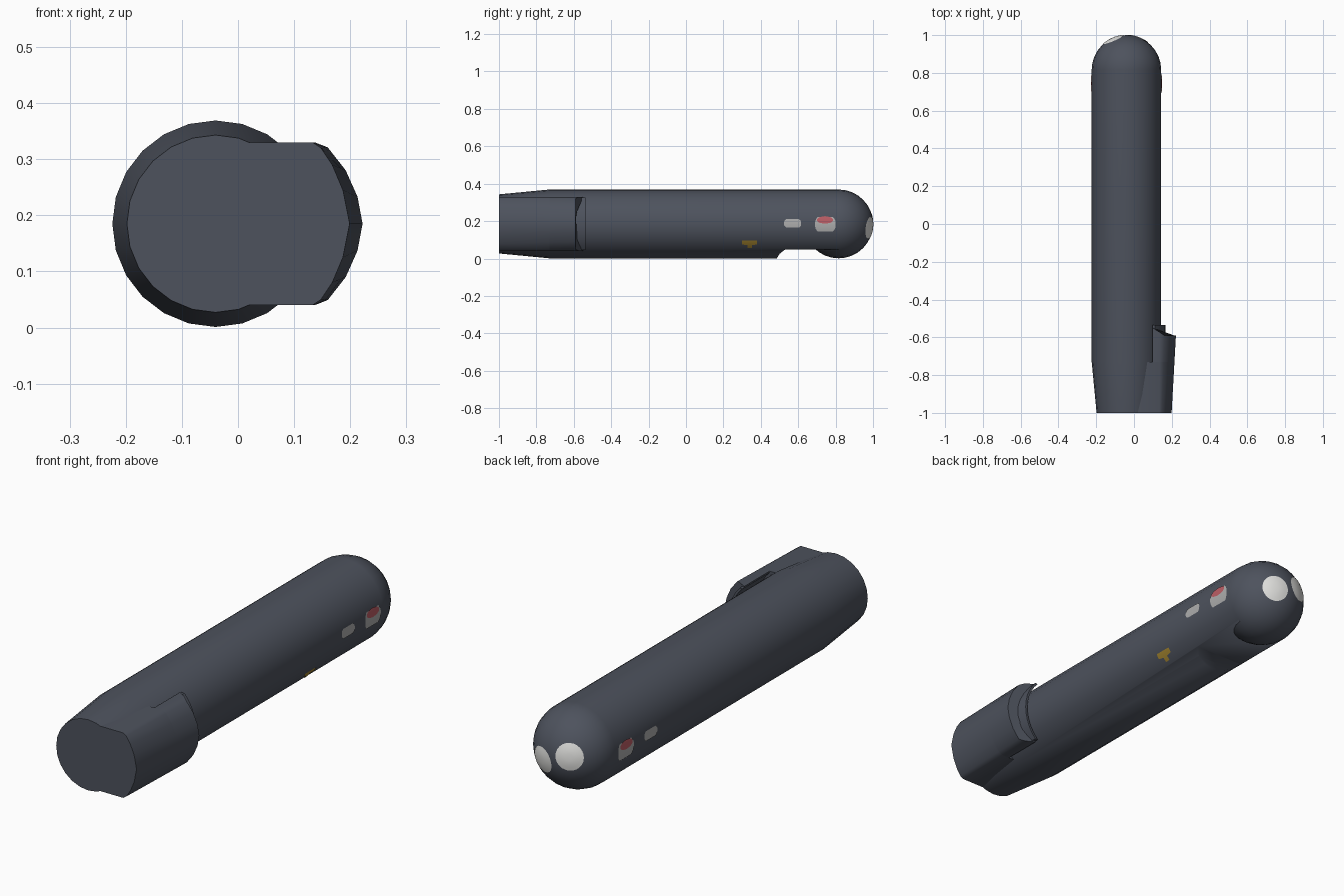
import bpy, bmesh, math
from mathutils import Vector

cube = bpy.data.objects.get("Cube")
if cube:
    bpy.data.objects.remove(cube)

CX, CZ, R = -0.04, 0.185, 0.184      # hull axis and radius
NOSE_Y = 0.816
SIDES = 24


def material(name, rgb):
    m = bpy.data.materials.new(name)
    m.use_nodes = True
    m.diffuse_color = (*rgb, 1)
    m.node_tree.nodes["Principled BSDF"].inputs["Base Color"].default_value = (*rgb, 1)
    return m


HULL = material("slate grey", (0.075, 0.085, 0.11))
LENS = material("lens white", (0.75, 0.75, 0.73))
MARK = material("marking grey", (0.42, 0.42, 0.42))
RED = material("marking red", (0.5, 0.11, 0.13))
YELLOW = material("marking yellow", (0.38, 0.24, 0.03))


def finish(name, bm, mat, recalc=True):
    if recalc:
        bmesh.ops.recalc_face_normals(bm, faces=bm.faces)
    me = bpy.data.meshes.new(name)
    bm.to_mesh(me)
    bm.free()
    me.materials.append(mat)
    ob = bpy.data.objects.new(name, me)
    bpy.context.collection.objects.link(ob)
    bpy.ops.object.select_all(action='DESELECT')
    ob.select_set(True)
    bpy.context.view_layer.objects.active = ob
    bpy.ops.object.shade_smooth_by_angle(angle=math.radians(30))
    return ob


def loft(name, rings, mat, caps=True, closed=True):
    """Bridge equal rings of 3D points."""
    bm = bmesh.new()
    rows = [[bm.verts.new(p) for p in ring] for ring in rings]
    n = len(rows[0])
    for a, b in zip(rows, rows[1:]):
        for i in range(n if closed else n - 1):
            j = (i + 1) % n
            bm.faces.new((a[i], a[j], b[j], b[i]))
    if caps:
        bm.faces.new(rows[0])
        bm.faces.new(rows[-1])
    bmesh.ops.remove_doubles(bm, verts=bm.verts, dist=1e-5)
    return finish(name, bm, mat)


def circle(r, y):
    return [(CX + r * math.sin(t), y, CZ + r * math.cos(t))
            for t in (2 * math.pi * i / SIDES for i in range(SIDES))]


def cut(target, cutter):
    mod = target.modifiers.new("cut", 'BOOLEAN')
    mod.operation, mod.solver, mod.object = 'DIFFERENCE', 'EXACT', cutter
    cutter.hide_render = True
    bpy.context.view_layer.objects.active = target
    bpy.ops.object.modifier_apply(modifier=mod.name)
    bpy.data.objects.remove(cutter)


# Hull tube with tapered tail, notched underneath behind the nose
hull = loft("hull_tube", [circle(0.158, -1), circle(R, -0.73), circle(R, NOSE_Y)], HULL)
notch = [(0.485, -0.05), (0.485, 0.0), (0.5, 0.025), (0.53, 0.048), (0.9, 0.048), (0.9, -0.05)]
cut(hull, loft("notch_cutter", [[(x, y, z) for y, z in notch] for x in (-0.4, 0.4)], HULL))

# Ball nose
bm = bmesh.new()
bmesh.ops.create_uvsphere(bm, u_segments=SIDES, v_segments=16, radius=R)
bmesh.ops.rotate(bm, verts=bm.verts, matrix=Vector((0, 1, 0)).to_track_quat('Z', 'Y').to_matrix())
bmesh.ops.translate(bm, verts=bm.verts, vec=(CX, NOSE_Y, CZ))
finish("nose_ball", bm, HULL)

# Side pod: rounded outer wall, mirrored about the hull axis height
TAIL = [(0.133, 0.145), (0.148, 0.135), (0.168, 0.105), (0.187, 0.06), (0.199, 0)]
LIP = [(0.137, 0.145), (0.16, 0.136), (0.192, 0.095), (0.213, 0.048), (0.222, 0)]


def outer(f):
    half = [(a[0] + (b[0] - a[0]) * f, a[1] + (b[1] - a[1]) * f) for a, b in zip(TAIL, LIP)]
    return [(x, CZ + z) for x, z in half] + [(x, CZ - z) for x, z in half[-2::-1]]


def arc(r, height=0.145, steps=10):
    top = math.asin(height / r)
    return [(CX + r * math.cos(t), CZ + r * math.sin(t))
            for t in (top * (2 * i / steps - 1) for i in range(steps + 1))]


def lip_y(x):
    return -0.55 - 0.04 * min(max((x - 0.105) / 0.055, 0), 1)


STEP = 0.66
inner = [(CX, CZ - 0.145), (CX, CZ + 0.145)]
loft("pod_tail", [[(x, y, z) for x, z in outer(f) + inner]
                  for y, f in ((-1, 0), (-0.73, STEP))], HULL)
loft("pod_intake", [[(x, -0.73, z) for x, z in outer(STEP) + arc(0.2)],
                    [(x, lip_y(x), z) for x, z in outer(1) + arc(0.2)]], HULL)
loft("intake_splitter", [[(x, y, z) for x, z in arc(0.196, 0.14) + arc(0.206, 0.14)[::-1]]
                         for y in (-0.74, -0.536)], HULL)


# Markings wrapped on the hull: width(t) gives relative width from bottom (0) to top (1)
def marking(name, side, y, z, half_w, half_h, width, mat, lift=0.002, rows=10):
    rings = []
    for i in range(rows + 1):
        t = i / rows
        h = z + half_h * (2 * t - 1)
        x = CX + side * math.sqrt((R + lift) ** 2 - (h - CZ) ** 2)
        w = half_w * width(t)
        rings.append([(x, y - w, h), (x, y + w, h)])
    ob = loft(name, rings, mat, caps=False, closed=False)
    if ob.data.polygons[rows // 2].normal.x * side < 0:
        ob.data.flip_normals()


def oval(t):
    return max(math.sqrt(max(1 - (2 * t - 1) ** 2, 0)), 0.05)


def rounded(t):
    return 1 - 0.25 * abs(2 * t - 1) ** 3


for side, label in ((1, "left"), (-1, "right")):
    marking("panel_" + label, side, 0.745, 0.183, 0.055, 0.038, rounded, MARK)
    marking("red_oval_" + label, side, 0.743, 0.206, 0.043, 0.02, oval, RED, 0.004)
    marking("small_badge_" + label, side, 0.57, 0.188, 0.046, 0.022, rounded, MARK)
marking("yellow_triangle", 1, 0.34, 0.075, 0.04, 0.02,
        lambda t: 0.3 if t < 0.45 else 1, YELLOW)

# Two round lenses on the nose
for label, direction in (("left", (0.34, 0.93, -0.12)), ("right", (-0.39, 0.91, 0.13))):
    axis = Vector(direction).normalized()
    q = axis.to_track_quat('Z', 'Y')
    centre = Vector((CX, NOSE_Y, CZ))
    rings = []
    for k in range(5):
        a = math.radians(18.5) * k / 4
        rings.append([centre + q @ Vector((math.sin(a) * math.cos(t), math.sin(a) * math.sin(t),
                                           math.cos(a))) * (R + 0.002)
                      for t in (2 * math.pi * i / SIDES for i in range(SIDES))])
    bm = bmesh.new()
    rows = [[bm.verts.new(p) for p in ring] for ring in rings[1:]]
    bm.faces.new(rows[0])
    for a, b in zip(rows, rows[1:]):
        for i in range(SIDES):
            j = (i + 1) % SIDES
            bm.faces.new((a[i], b[i], b[j], a[j]))
    finish("lens_" + label, bm, LENS, recalc=False)
